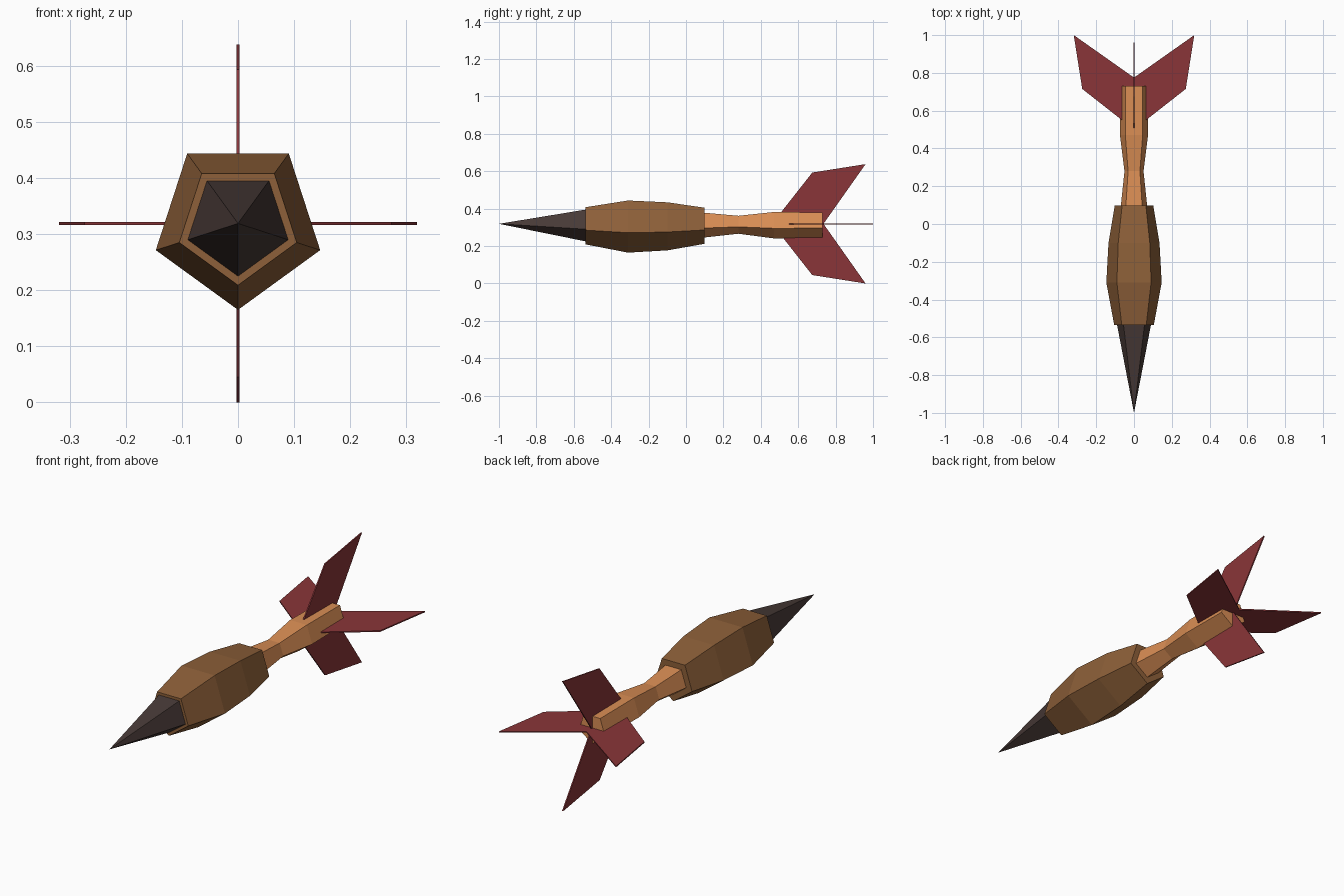
import bpy, bmesh, math

if "Cube" in bpy.data.objects:
    bpy.data.objects.remove(bpy.data.objects["Cube"])

AXIS_Z = 0.319   # height of the central axis


def material(name, rgb):
    m = bpy.data.materials.new(name)
    m.diffuse_color = (*rgb, 1.0)
    m.use_nodes = True
    m.node_tree.nodes["Principled BSDF"].inputs["Base Color"].default_value = m.diffuse_color
    return m


brown = material("dark_wood_brown", (0.27, 0.117, 0.041))
orange = material("light_wood_orange", (0.70, 0.27, 0.09))
red = material("fin_red", (0.255, 0.036, 0.040))
charcoal = material("tip_charcoal", (0.064, 0.042, 0.038))


def finish(bm, name, mat):
    bmesh.ops.recalc_face_normals(bm, faces=bm.faces)
    me = bpy.data.meshes.new(name)
    bm.to_mesh(me)
    bm.free()
    me.materials.append(mat)
    ob = bpy.data.objects.new(name, me)
    bpy.context.collection.objects.link(ob)
    return ob


def lathe(name, profile, mat, sides=5):
    """Pentagonal solid along y from (y, radius) pairs; radius 0 is a point."""
    bm = bmesh.new()
    rings = []
    for y, r in profile:
        n = sides if r > 0 else 1
        rings.append([bm.verts.new((
            r * math.cos(math.tau * i / sides - math.pi / 2), y,
            AXIS_Z + r * math.sin(math.tau * i / sides - math.pi / 2)))
            for i in range(n)])
    for a, b in zip(rings, rings[1:]):
        for i in range(sides):
            j = (i + 1) % sides
            if len(a) == 1:
                bm.faces.new((a[0], b[i], b[j]))
            else:
                bm.faces.new((a[i], a[j], b[j], b[i]))
    for ring in (rings[0], rings[-1]):
        if len(ring) > 1:
            bm.faces.new(ring)
    return finish(bm, name, mat)


# Pointed tip, swollen body and narrow tail shaft
lathe("pointed_tip", [(-1.0, 0), (-0.536, 0.094)], charcoal)
lathe("body", [(-0.536, 0.110), (-0.31, 0.154), (-0.10, 0.142), (0.098, 0.107)], brown)
lathe("tail_shaft", [(0.09, 0.074), (0.28, 0.053), (0.47, 0.078), (0.73, 0.075)], orange)


def fin(name, angle, shift, thick=0.006):
    """Swept plate reaching from the axis outwards at the given angle."""
    outline = [(0, 0.46), (0.274, 0.675), (0.319, 0.96), (0, 0.735)]
    c, s = math.cos(angle), math.sin(angle)
    bm = bmesh.new()
    sides = []
    for t in (-thick / 2, thick / 2):
        sides.append([bm.verts.new((r * c - t * s, y + shift, AXIS_Z + r * s + t * c))
                      for r, y in outline])
        bm.faces.new(sides[-1])
    for i in range(4):
        j = (i + 1) % 4
        bm.faces.new((sides[0][i], sides[0][j], sides[1][j], sides[1][i]))
    finish(bm, name, red)


# Four tail fins; the horizontal pair sits slightly further back
for k, side in enumerate(("right", "top", "left", "bottom")):
    fin(side + "_fin", k * math.pi / 2, 0.04 if k % 2 == 0 else 0.0)
